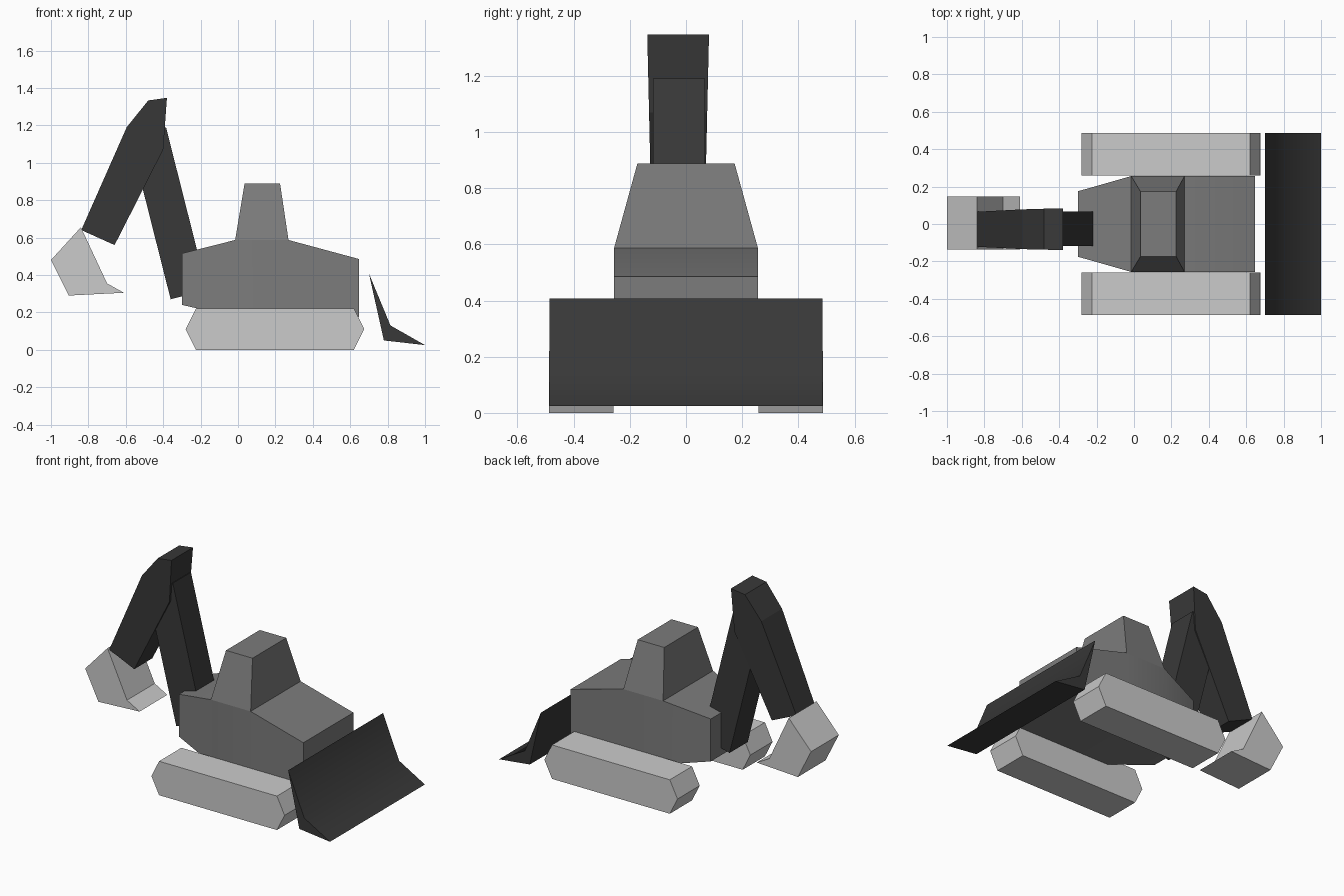
import bpy, bmesh

if "Cube" in bpy.data.objects:
    bpy.data.objects.remove(bpy.data.objects["Cube"])


def tone(name, v):
    m = bpy.data.materials.new(name)
    m.diffuse_color = (v, v, v, 1)
    m.use_nodes = True
    m.node_tree.nodes["Principled BSDF"].inputs["Base Color"].default_value = m.diffuse_color
    return m


LIGHT, MID, DARK = tone("light_grey", 0.6), tone("mid_grey", 0.2), tone("dark_grey", 0.04)


def loft(name, rings, mat, smooth=None):
    """Skin equal-length rings of points and close both ends."""
    bm = bmesh.new()
    loops = [[bm.verts.new(p) for p in ring] for ring in rings]
    n = len(loops[0])
    for a, b in zip(loops, loops[1:]):
        for i in range(n):
            j = (i + 1) % n
            bm.faces.new((a[i], a[j], b[j], b[i]))
    bm.faces.new(loops[0])
    bm.faces.new(loops[-1])
    bmesh.ops.recalc_face_normals(bm, faces=bm.faces)
    me = bpy.data.meshes.new(name)
    bm.to_mesh(me)
    bm.free()
    me.materials.append(mat)
    ob = bpy.data.objects.new(name, me)
    bpy.context.collection.objects.link(ob)
    if smooth:
        bpy.ops.object.select_all(action='DESELECT')
        bpy.context.view_layer.objects.active = ob
        ob.select_set(True)
        bpy.ops.object.shade_smooth_by_angle(angle=smooth)
    return ob


def prism(name, profile, y_centre, half, mat, taper=0.0, z_ref=0.0, smooth=None):
    """Extrude an xz profile along y; width can shrink going down from z_ref."""
    rings = [[(x, y_centre + s * (half - taper * (z_ref - z)), z) for x, z in profile]
             for s in (-1, 1)]
    return loft(name, rings, mat, smooth)


# Crawler tracks: one hexagonal track mirrored across y
track = prism("tracks", [(-0.28, 0.11), (-0.225, 0), (0.62, 0), (0.675, 0.11),
                         (0.62, 0.22), (-0.225, 0.22)], 0.373, 0.114, LIGHT)
mirror = track.modifiers.new("mirror", 'MIRROR')
mirror.use_axis = (False, True, False)

# Hull: cross-sections along x (x, half width, bottom, top)
hull = [(-0.3, 0.175, 0.24, 0.515), (-0.015, 0.256, 0.175, 0.587),
        (0.27, 0.256, 0.175, 0.587), (0.648, 0.256, 0.175, 0.485)]
loft("hull", [[(x, -w, b), (x, w, b), (x, w, t), (x, -w, t)] for x, w, b, t in hull],
     MID, smooth=0.35)

# Cab: tapered block (x0, x1, half width, z)
cab = [(-0.015, 0.27, 0.256, 0.587), (0.035, 0.225, 0.173, 0.888)]
loft("cab", [[(a, -w, z), (b, -w, z), (b, w, z), (a, w, z)] for a, b, w, z in cab], MID)

# Digger arm: boom and tapered stick
prism("boom", [(-0.36, 0.27), (-0.165, 0.32), (-0.385, 1.19), (-0.58, 1.14)],
      -0.025, 0.093, DARK)
prism("stick", [(-0.38, 1.347), (-0.48, 1.333), (-0.595, 1.19), (-0.838, 0.64),
                (-0.66, 0.56), (-0.40, 1.07)], -0.028, 0.11, DARK, taper=0.023, z_ref=1.35)

# Digging bucket with a forward lip
prism("bucket", [(-0.84, 0.655), (-1.0, 0.48), (-0.905, 0.29), (-0.61, 0.305),
                 (-0.70, 0.355)], 0.005, 0.142, LIGHT)

# Dozer blade
prism("blade", [(0.70, 0.408), (0.78, 0.05), (1.0, 0.025), (0.815, 0.13)],
      0, 0.486, DARK, smooth=0.75)
